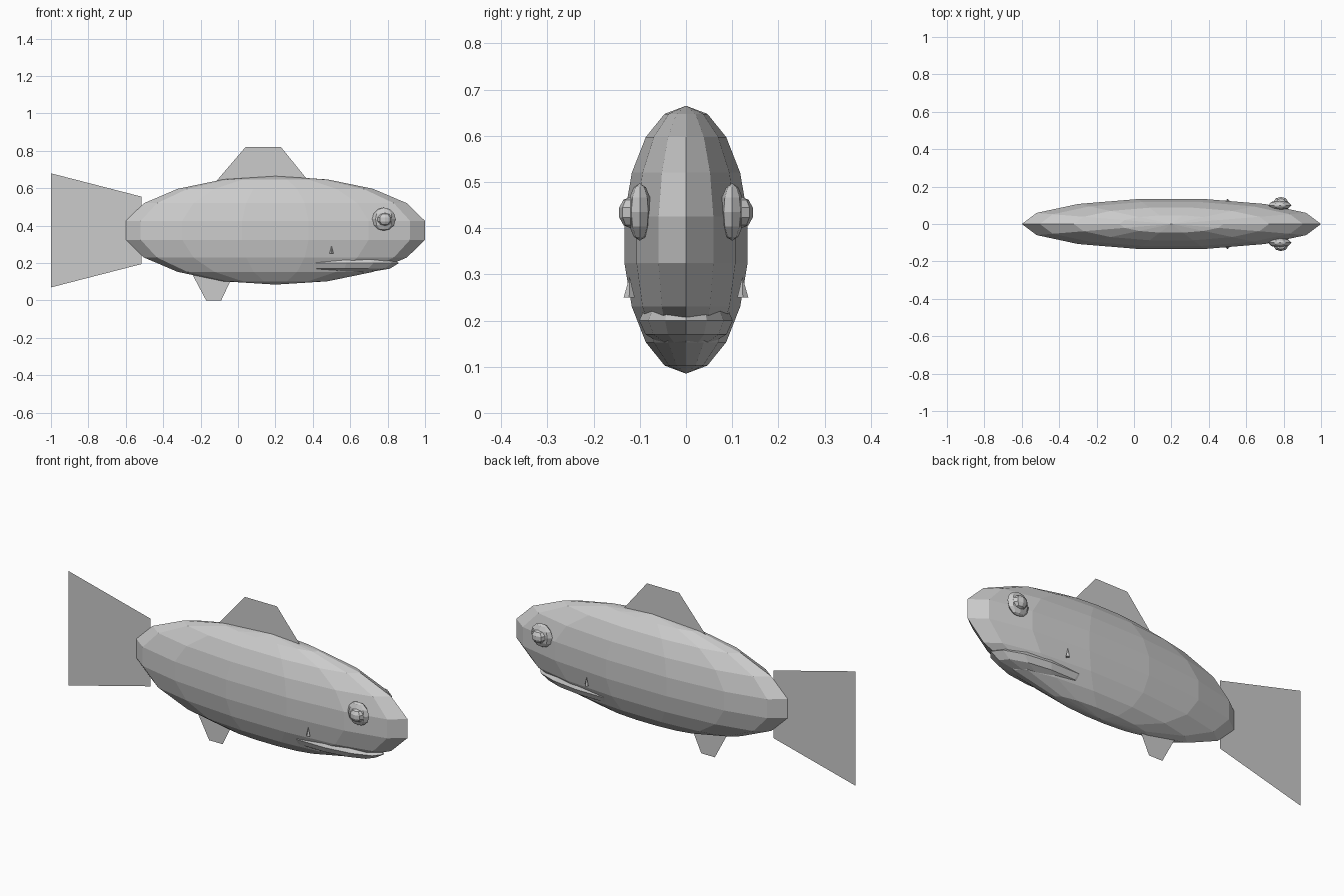
import bpy, math

if "Cube" in bpy.data.objects:
    bpy.data.objects.remove(bpy.data.objects["Cube"])

grey = bpy.data.materials.new("plain grey")
grey.diffuse_color = (0.6, 0.6, 0.6, 1)
grey.use_nodes = True
grey.node_tree.nodes["Principled BSDF"].inputs["Base Color"].default_value = grey.diffuse_color


def add_mesh(name, verts, faces):
    mesh = bpy.data.meshes.new(name)
    mesh.from_pydata(verts, [], faces)
    mesh.update()
    mesh.materials.append(grey)
    obj = bpy.data.objects.new(name, mesh)
    bpy.context.collection.objects.link(obj)
    return obj


def ellipsoid(name, centre, radii, segments, rings):
    """Flat-shaded ellipsoid with poles on z and a vertex column on +x."""
    cx, cy, cz = centre
    rx, ry, rz = radii
    verts = []
    for i in range(1, rings):
        a = math.pi * i / rings
        for j in range(segments):
            b = 2 * math.pi * j / segments
            verts.append((cx + rx * math.sin(a) * math.cos(b),
                          cy + ry * math.sin(a) * math.sin(b),
                          cz + rz * math.cos(a)))
    top = len(verts)
    verts += [(cx, cy, cz + rz), (cx, cy, cz - rz)]
    last = (rings - 2) * segments
    faces = []
    for j in range(segments):
        k = (j + 1) % segments
        faces.append((top, j, k))
        faces.append((top + 1, last + k, last + j))
        for i in range(rings - 2):
            p, q = i * segments, (i + 1) * segments
            faces.append((p + j, q + j, q + k, p + k))
    return add_mesh(name, verts, faces)


def fin(name, outline):
    """Paper-thin fin on the centre plane."""
    return add_mesh(name, [(x, 0, z) for x, z in outline],
                    [tuple(range(len(outline)))])


# Body and the belly that barely breaks through it
ellipsoid("body", (0.2, 0, 0.375), (0.812, 0.139, 0.29), 14, 9)
ellipsoid("belly", (0.5, 0, 0.2), (0.36, 0.104, 0.06), 14, 6)

# Fins
fin("tail_fin", [(-1, 0.07), (-0.515, 0.195), (-0.515, 0.555), (-1, 0.68)])
fin("top_fin", [(-0.14, 0.61), (0.40, 0.61), (0.23, 0.82), (0.04, 0.82)])
fin("bottom_fin", [(-0.26, 0.17), (-0.17, 0), (-0.09, 0), (-0.01, 0.17)])

# Eyes, pupils and tiny side fins on both sides
for side, s in (("left", -1), ("right", 1)):
    ellipsoid("eye_" + side, (0.78, s * 0.1, 0.435), (0.063, 0.026, 0.062), 8, 6)
    ellipsoid("pupil_" + side, (0.785, s * 0.12, 0.434), (0.04, 0.026, 0.034), 8, 5)
    base = [(0.5 + dx, s * y, 0.25) for dx, y in
            ((-0.011, 0.123), (0, 0.111), (0.011, 0.123), (0, 0.135))]
    faces = [(0, 1, 4), (1, 2, 4), (2, 3, 4), (3, 0, 4), (3, 2, 1, 0)]
    if s < 0:
        faces = [f[::-1] for f in faces]
    add_mesh("side_fin_" + side, base + [(0.5, s * 0.122, 0.295)], faces)
